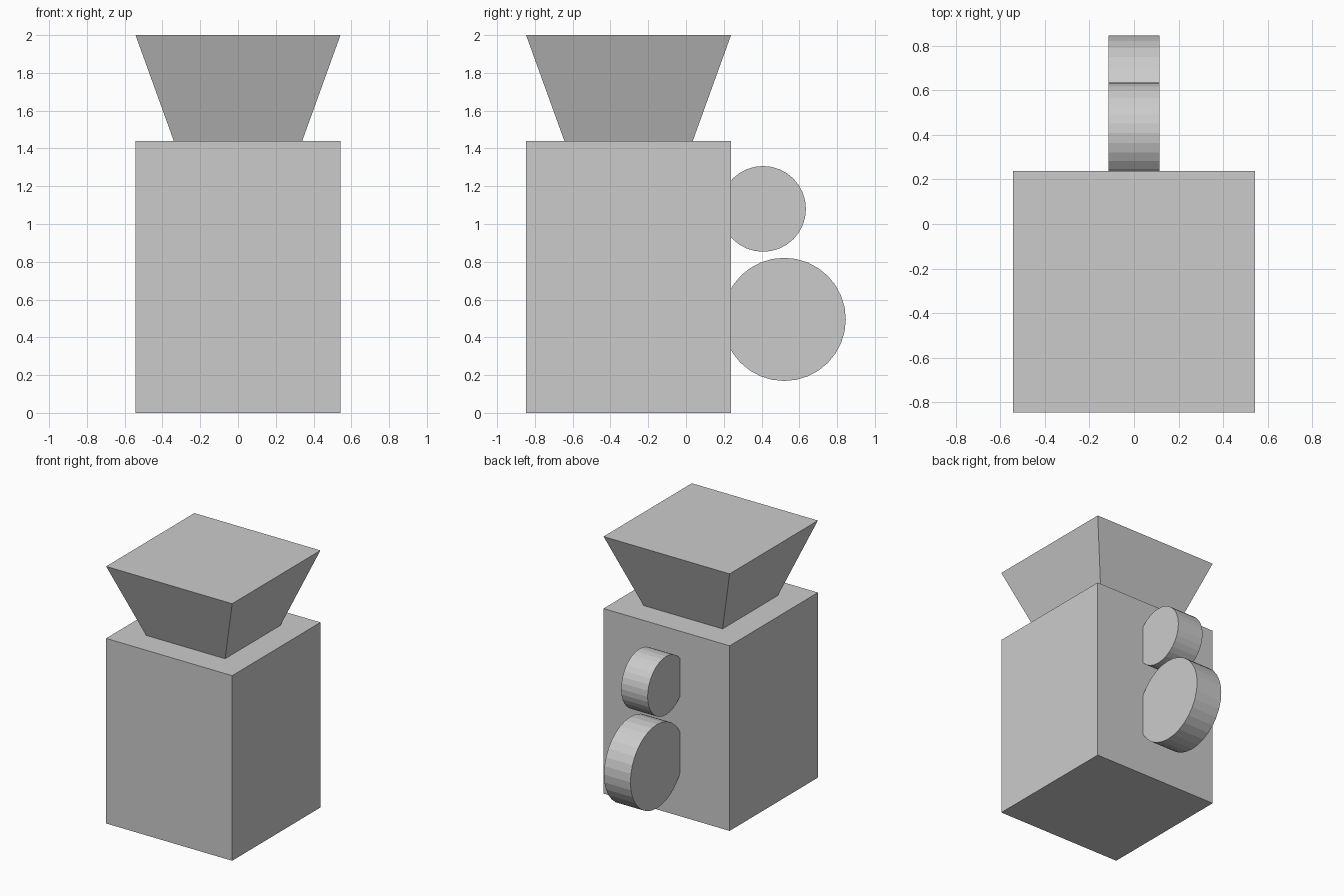
import bpy, math

if "Cube" in bpy.data.objects:
    bpy.data.objects.remove(bpy.data.objects["Cube"])

BODY_Y = -0.304   # centre of body and hopper
HALF = 0.5425     # half width of body and hopper rim


def frustum(name, y, z0, z1, half0, half1):
    """Square prism with its own half width at bottom and top."""
    corners = [(-1, -1), (1, -1), (1, 1), (-1, 1)]
    verts = [(sx * h, y + sy * h, z)
             for z, h in ((z0, half0), (z1, half1)) for sx, sy in corners]
    faces = [(3, 2, 1, 0), (4, 5, 6, 7)]
    faces += [(i, (i + 1) % 4, (i + 1) % 4 + 4, i + 4) for i in range(4)]
    mesh = bpy.data.meshes.new(name)
    mesh.from_pydata(verts, [], faces)
    obj = bpy.data.objects.new(name, mesh)
    bpy.context.collection.objects.link(obj)
    return obj


def wheel(name, y, z, radius):
    """Flat-shaded disc with its axle along x."""
    bpy.ops.mesh.primitive_cylinder_add(
        vertices=32, radius=radius, depth=0.228,
        location=(0, y, z), rotation=(0, math.pi / 2, 0))
    bpy.context.object.name = name


# Main body and flared top
frustum("body", BODY_Y, 0, 1.44, HALF, HALF)
frustum("flared_top", BODY_Y, 1.44, 2.0, 0.34, HALF)

# Two discs sunk into the back wall
wheel("upper_disc", 0.408, 1.08, 0.227)
wheel("lower_disc", 0.52, 0.495, 0.326)
